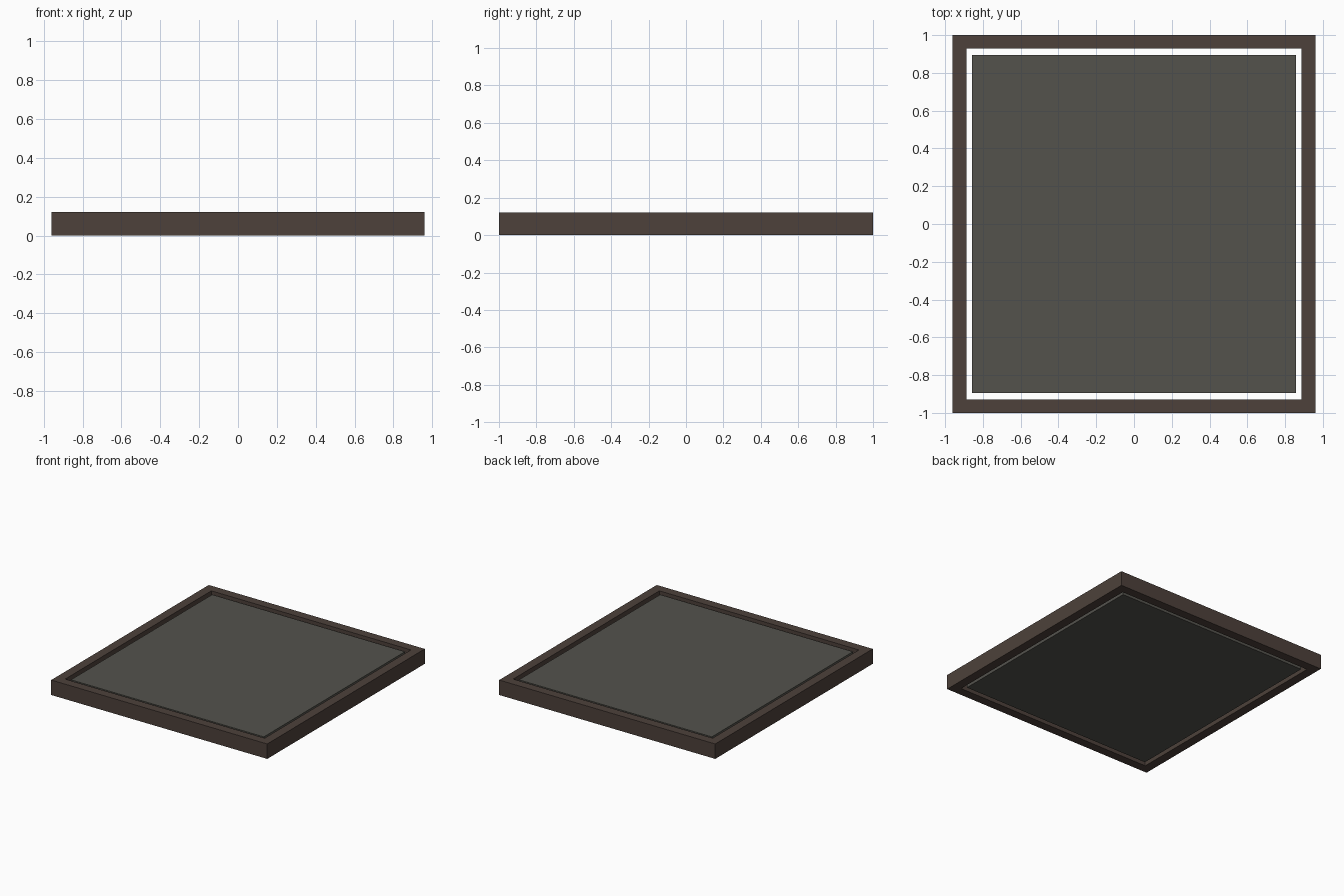
import bpy, bmesh

if "Cube" in bpy.data.objects:
    bpy.data.objects.remove(bpy.data.objects["Cube"])


def material(name, rgb):
    m = bpy.data.materials.new(name)
    m.diffuse_color = (*rgb, 1)
    m.use_nodes = True
    m.node_tree.nodes["Principled BSDF"].inputs["Base Color"].default_value = m.diffuse_color
    return m


def add_object(name, bm, mat):
    bmesh.ops.recalc_face_normals(bm, faces=bm.faces)
    me = bpy.data.meshes.new(name)
    bm.to_mesh(me)
    bm.free()
    me.materials.append(mat)
    ob = bpy.data.objects.new(name, me)
    bpy.context.collection.objects.link(ob)
    return ob


def corners(bm, hx, hy, z):
    return [bm.verts.new((sx * hx, sy * hy, z))
            for sx, sy in ((-1, -1), (1, -1), (1, 1), (-1, 1))]


def bridge(bm, loops):
    for a, b in zip(loops, loops[1:]):
        for i in range(4):
            j = (i + 1) % 4
            bm.faces.new((a[i], a[j], b[j], b[i]))


# Outer rectangular frame with an open centre
bm = bmesh.new()
rings = [corners(bm, *p) for p in ((0.96, 1.0, 0), (0.96, 1.0, 0.12),
                                   (0.887, 0.928, 0.12), (0.887, 0.928, 0))]
bridge(bm, rings + rings[:1])
add_object("frame", bm, material("brown", (0.075, 0.053, 0.043)))

# Inset slab, separated from the frame by a narrow open gap
bm = bmesh.new()
low, high = corners(bm, 0.857, 0.896, 0.005), corners(bm, 0.857, 0.896, 0.11)
bridge(bm, [low, high])
bm.faces.new(low)
bm.faces.new(high)
add_object("panel", bm, material("grey", (0.087, 0.085, 0.073)))
